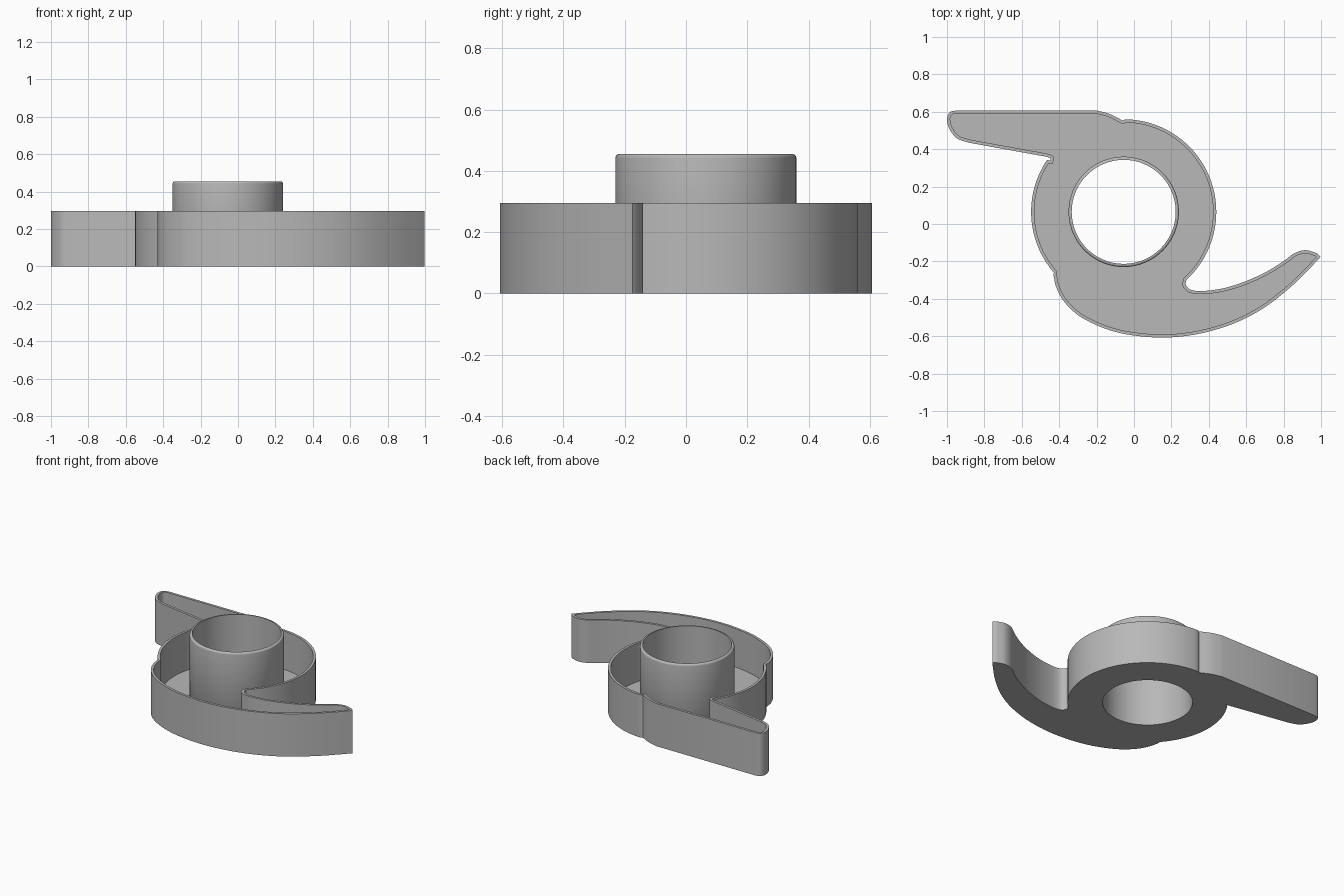
import bpy, bmesh, math
from mathutils import Vector

cube = bpy.data.objects.get("Cube")
if cube:
    bpy.data.objects.remove(cube)

CENTRE = Vector((-0.055, 0.065))
RING_R, TUBE_R, WALL = 0.495, 0.295, 0.017
WALL_TOP, TUBE_TOP, FLOOR = 0.295, 0.455, 0.03
SEGMENTS = 96

grey = bpy.data.materials.new("plain grey")
grey.use_nodes = True
grey.diffuse_color = (0.48, 0.48, 0.48, 1)
grey.node_tree.nodes["Principled BSDF"].inputs["Base Color"].default_value = grey.diffuse_color


def arc(radius, start, end, steps):
    """Points on a circle around the hub, angles in degrees."""
    angles = [math.radians(start + (end - start) * i / steps) for i in range(steps + 1)]
    return [CENTRE + radius * Vector((math.cos(a), math.sin(a))) for a in angles]


def smooth(points, steps=6):
    """Smooth curve through a few points."""
    p = [Vector(q) for q in points]
    p = [2 * p[0] - p[1]] + p + [2 * p[-1] - p[-2]]
    out = []
    for a, b, c, d in zip(p, p[1:], p[2:], p[3:]):
        for i in range(steps):
            t = i / steps
            out.append(0.5 * (2 * b + (c - a) * t + (2 * a - 5 * b + 4 * c - d) * t**2
                              + (3 * b - a - 3 * c + d) * t**3))
    return out + [p[-2]]


def inset(points, dist):
    """Move a counterclockwise outline inwards with mitred corners."""
    out = []
    for i, p in enumerate(points):
        d1 = (p - points[i - 1]).normalized()
        d2 = (points[(i + 1) % len(points)] - p).normalized()
        n1, n2 = Vector((-d1.y, d1.x)), Vector((-d2.y, d2.x))
        m = (n1 + n2).normalized()
        out.append(p + m * dist / max(m.dot(n1), 0.5))
    return out


def add_loop(bm, points, z):
    return [bm.verts.new((p.x, p.y, z)) for p in points]


def bridge(bm, a, b):
    for i in range(len(a)):
        j = (i + 1) % len(a)
        bm.faces.new((a[i], a[j], b[j], b[i]))


def fill(bm, outer, hole):
    """Flat plate between an outline and a hole."""
    edges = []
    for ring in (outer, hole):
        for i, v in enumerate(ring):
            w = ring[(i + 1) % len(ring)]
            edges.append(bm.edges.get((v, w)) or bm.edges.new((v, w)))
    bmesh.ops.triangle_fill(bm, use_beauty=True, edges=edges, normal=(0, 0, 1))


def finish(bm, name):
    bmesh.ops.recalc_face_normals(bm, faces=bm.faces[:])
    mesh = bpy.data.meshes.new(name)
    bm.to_mesh(mesh)
    bm.free()
    mesh.materials.append(grey)
    obj = bpy.data.objects.new(name, mesh)
    bpy.context.collection.objects.link(obj)
    bpy.ops.object.select_all(action="DESELECT")
    obj.select_set(True)
    bpy.context.view_layer.objects.active = obj
    bpy.ops.object.shade_smooth_by_angle(angle=math.radians(30))


# Outline: straight arm, ring, curved hook, ring
outline = smooth([(-0.06, 0.553), (-0.13, 0.588), (-0.2, 0.607)])
outline += smooth([(-0.95, 0.607), (-0.985, 0.597), (-1.0, 0.56), (-0.985, 0.505),
                   (-0.945, 0.457), (-0.88, 0.434)])
outline += smooth([(-0.47, 0.36), (-0.447, 0.352), (-0.448, 0.34)], 3)
outline += arc(RING_R, 146, 221, 28)
outline += smooth([(-0.43, -0.275), (-0.415, -0.34), (-0.37, -0.42), (-0.28, -0.5),
                   (-0.13, -0.568), (0.03, -0.6), (0.2, -0.606), (0.38, -0.58),
                   (0.55, -0.525), (0.7, -0.445), (0.84, -0.335), (0.94, -0.237),
                   (0.998, -0.175)])
outline += smooth([(0.98, -0.157), (0.92, -0.14), (0.86, -0.155), (0.8, -0.198),
                   (0.71, -0.254), (0.6, -0.305), (0.48, -0.343), (0.37, -0.358),
                   (0.305, -0.352), (0.277, -0.326), (0.28, -0.3)])
outline += arc(RING_R, -45, 89, 48)

# Tray with thin wall and floor
bm = bmesh.new()
inner = inset(outline, WALL)
hole = arc(TUBE_R - WALL, 0, 360, SEGMENTS)[:-1]
rim = arc(TUBE_R, 0, 360, SEGMENTS)[:-1]
loops = [add_loop(bm, outline, 0), add_loop(bm, outline, WALL_TOP),
         add_loop(bm, inner, WALL_TOP), add_loop(bm, inner, FLOOR)]
for low, high in zip(loops, loops[1:]):
    bridge(bm, low, high)
fill(bm, loops[0], add_loop(bm, hole, 0))
fill(bm, loops[3], add_loop(bm, rim, FLOOR))
finish(bm, "tray")

# Open centre tube with a rounded lip
bm = bmesh.new()
ROUND = 0.013
profile = [(TUBE_R - WALL, 0), (TUBE_R - WALL, TUBE_TOP)]
for k in range(6):
    a = math.pi / 2 * (1 - k / 5)
    profile.append((TUBE_R - ROUND + ROUND * math.cos(a), TUBE_TOP - ROUND + ROUND * math.sin(a)))
profile.append((TUBE_R, FLOOR))
rings = [add_loop(bm, arc(r, 0, 360, SEGMENTS)[:-1], z) for r, z in profile]
for low, high in zip(rings, rings[1:]):
    bridge(bm, low, high)
# Normals point out of the tube wall once its foot is closed
bridge(bm, rings[-1], rings[0])
finish(bm, "centre_tube")
